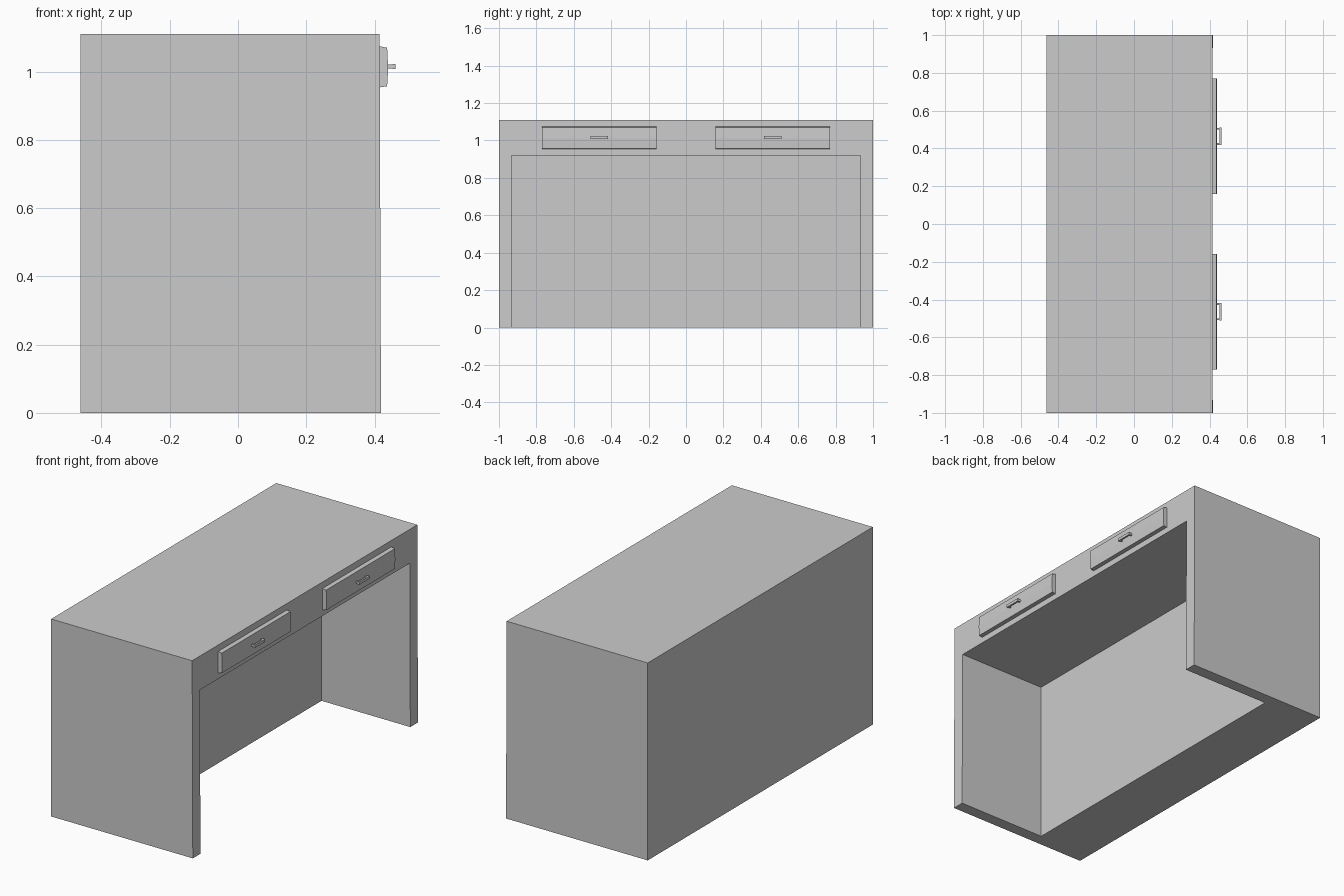
import bpy, bmesh

if "Cube" in bpy.data.objects:
    bpy.data.objects.remove(bpy.data.objects["Cube"])


def mesh_object(name, bm):
    bmesh.ops.recalc_face_normals(bm, faces=bm.faces[:])
    mesh = bpy.data.meshes.new(name)
    bm.to_mesh(mesh)
    bm.free()
    obj = bpy.data.objects.new(name, mesh)
    bpy.context.collection.objects.link(obj)
    return obj


def prism(name, profile, y0, y1):
    """Extrude an (x, z) profile from y0 to y1."""
    bm = bmesh.new()
    face = bm.faces.new([bm.verts.new((x, y0, z)) for x, z in profile])
    ext = bmesh.ops.extrude_face_region(bm, geom=[face])["geom"]
    verts = [v for v in ext if isinstance(v, bmesh.types.BMVert)]
    bmesh.ops.translate(bm, vec=(0, y1 - y0, 0), verts=verts)
    return mesh_object(name, bm)


def box(name, x0, x1, y0, y1, z0, z1):
    return prism(name, [(x0, z0), (x1, z0), (x1, z1), (x0, z1)], y0, y1)


# Desk body, front very slightly sloped
body = prism("desk_body", [(-0.462, 0), (0.419, 0), (0.415, 1.11), (-0.462, 1.11)], -1, 1)

# Knee space cut out of the front
knee = box("knee_space_cutter", -0.133, 0.6, -0.932, 0.932, -0.2, 0.92)
knee.hide_render = True
knee.hide_viewport = True
cut = body.modifiers.new("knee_space", "BOOLEAN")
cut.operation = "DIFFERENCE"
cut.solver = "EXACT"
cut.object = knee

# Two drawers, each with a bar handle on two posts
for side, cy in (("left", -0.464), ("right", 0.464)):
    prism(side + "_drawer_front",
          [(0.41, 0.953), (0.437, 0.957), (0.44, 1.01), (0.437, 1.07), (0.41, 1.075)],
          cy - 0.305, cy + 0.305)
    box(side + "_handle_bar", 0.453, 0.462, cy - 0.046, cy + 0.046, 1.007, 1.023)
    for i, dy in enumerate((-0.04, 0.04)):
        box(f"{side}_handle_post_{i + 1}", 0.435, 0.454,
            cy + dy - 0.005, cy + dy + 0.005, 1.009, 1.021)
